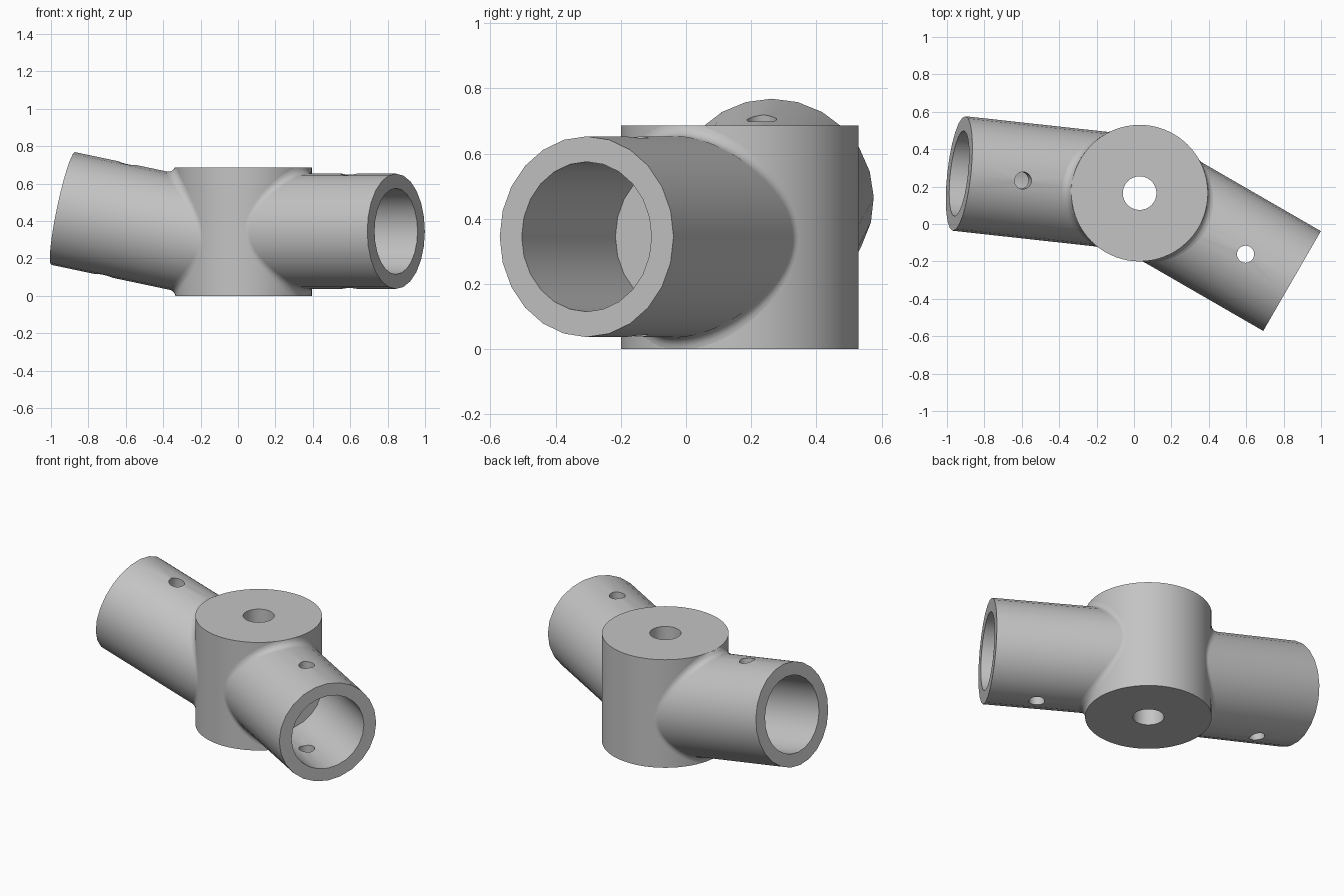
import bpy, math
from mathutils import Vector

if "Cube" in bpy.data.objects:
    bpy.data.objects.remove(bpy.data.objects["Cube"], do_unlink=True)

HUB = Vector((0.03, 0.165, 0))
HUB_R, HUB_H = 0.365, 0.687
TUBE_R, BORE_R, PIN_R = 0.308, 0.23, 0.046
SOCKET, PIN_INSET, FILLET = 0.575, 0.287, 0.04

grey = bpy.data.materials.new("plain_grey")
grey.use_nodes = True
colour = (0.55, 0.55, 0.55, 1)
grey.diffuse_color = colour
grey.node_tree.nodes["Principled BSDF"].inputs["Base Color"].default_value = colour


def frame(direction):
    """Rotation whose local z is the direction and local y points upward."""
    return direction.to_track_quat('Z', 'Y')


def cylinder(name, start, end, radius, sides):
    axis = end - start
    bpy.ops.mesh.primitive_cylinder_add(vertices=sides, radius=radius, depth=axis.length,
                                        location=(start + end) / 2)
    ob = bpy.context.object
    ob.name = name
    ob.rotation_mode = 'QUATERNION'
    ob.rotation_quaternion = frame(axis)
    ob.data.materials.append(grey)
    return ob


def smooth(ob):
    bpy.ops.object.select_all(action='DESELECT')
    ob.select_set(True)
    bpy.context.view_layer.objects.active = ob
    bpy.ops.object.shade_smooth_by_angle(angle=math.radians(35))


def drill(ob, cutters):
    bpy.context.view_layer.objects.active = ob
    for cutter in cutters:
        mod = ob.modifiers.new("hole", 'BOOLEAN')
        mod.operation, mod.solver, mod.object = 'DIFFERENCE', 'EXACT', cutter
        bpy.ops.object.modifier_apply(modifier=mod.name)
        bpy.data.objects.remove(cutter, do_unlink=True)
    smooth(ob)


def fillet(name, origin, d, sides=72, steps=5):
    """Rolling-ball blend between a tube and the hub."""
    q = frame(d)
    reach = HUB_R + FILLET
    verts, faces = [], []
    for i in range(sides):
        a = math.tau * i / sides
        u = q @ Vector((math.cos(a), math.sin(a), 0))
        base = origin + u * (TUBE_R + FILLET)
        p, v = (base - HUB).xy, d.xy
        b, k = p.dot(v), v.dot(v)
        t = (-b + math.sqrt(b * b - k * (p.dot(p) - reach ** 2))) / k
        ball = base + d * t
        radial = Vector((ball.x - HUB.x, ball.y - HUB.y, 0)).normalized()
        for s in range(steps + 1):
            point = ball + (-u).slerp(-radial, s / steps) * FILLET
            point.z = min(max(point.z, 0), HUB_H)
            verts.append(point)
    row = steps + 1
    for i in range(sides):
        j = (i + 1) % sides
        for s in range(steps):
            faces.append((i * row + s, j * row + s, j * row + s + 1, i * row + s + 1))
    mesh = bpy.data.meshes.new(name)
    mesh.from_pydata(verts, [], faces)
    # Turn the faces outward from the tube if needed
    mesh.update()
    face = mesh.polygons[0]
    if face.normal.dot(q @ Vector((1, 0, 0))) < 0:
        mesh.flip_normals()
    mesh.materials.append(grey)
    ob = bpy.data.objects.new(name, mesh)
    bpy.context.collection.objects.link(ob)
    smooth(ob)


def socket_tube(side, end, d, inner):
    """Open tube with a flat-bottomed bore and a cross pin hole."""
    start = end - d * inner
    tube = cylinder(side + "_tube", start, end, TUBE_R, 24)
    bore = cylinder("bore_cutter", end - d * SOCKET, end + d * 0.1, BORE_R, 24)
    up = frame(d) @ Vector((0, 1, 0))
    mid = end - d * PIN_INSET
    pin = cylinder("pin_cutter", mid - up * 0.5, mid + up * 0.5, PIN_R, 24)
    drill(tube, [bore, pin])
    fillet(side + "_blend", start, d)


# Central hub with a vertical through hole
hub = cylinder("hub", HUB, HUB + Vector((0, 0, HUB_H)), HUB_R, 72)
drill(hub, [cylinder("hub_hole_cutter", HUB - Vector((0, 0, 0.1)),
                     HUB + Vector((0, 0, 1)), 0.09, 32)])

# Level tube on the left, upward-tilted tube on the right
socket_tube("left", Vector((0.845, -0.305, 0.345)),
            Vector((math.cos(math.radians(30)), -0.5, 0)), 0.79)
socket_tube("right", Vector((-0.935, 0.27, 0.467)),
            Vector((-1, 0.11, 0.211)).normalized(), 0.80)
